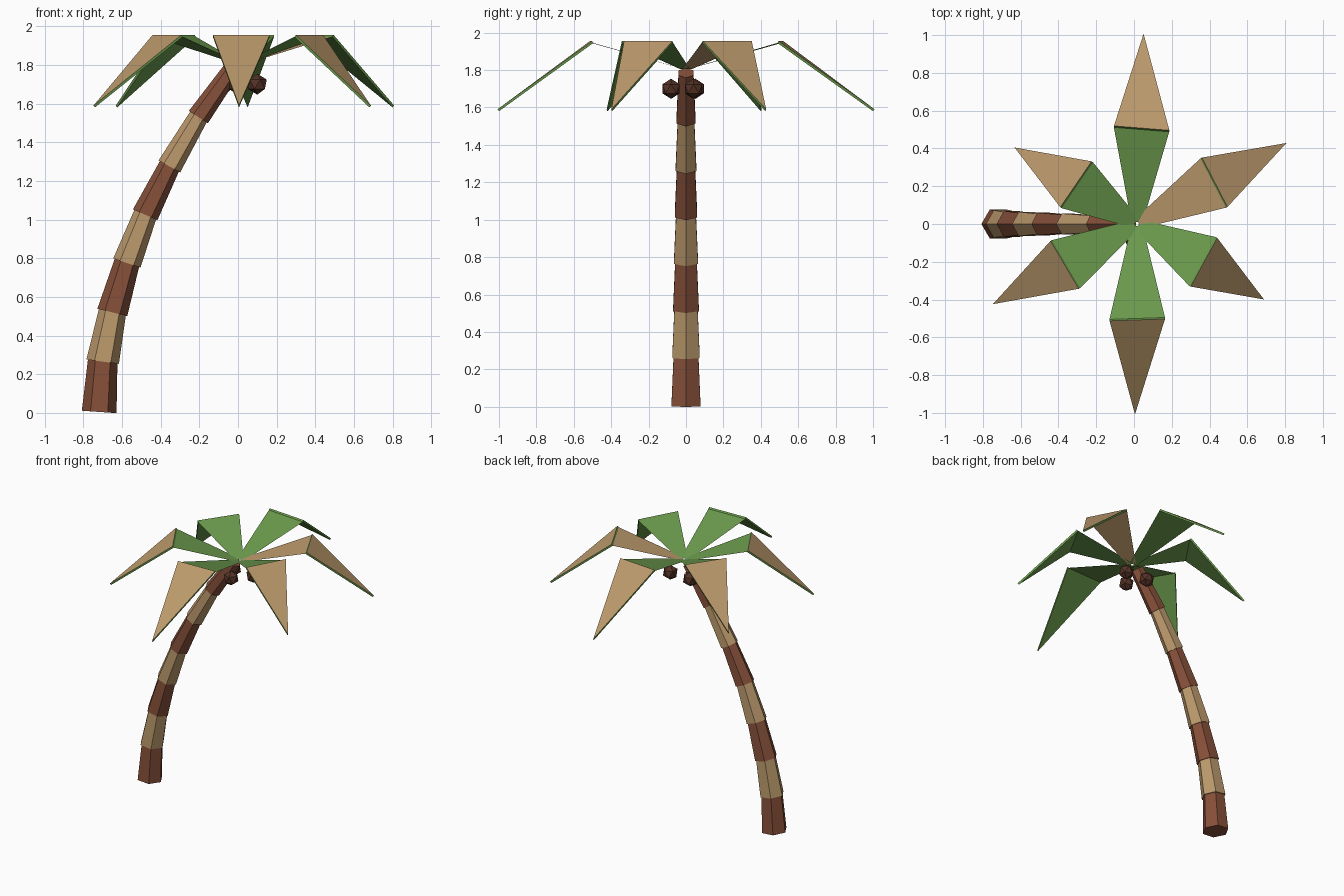
import bpy
import math
from mathutils import Vector

if "Cube" in bpy.data.objects:
    bpy.data.objects.remove(bpy.data.objects["Cube"], do_unlink=True)


def material(name, rgb):
    mat = bpy.data.materials.new(name)
    mat.use_nodes = True
    mat.diffuse_color = (*rgb, 1)
    mat.node_tree.nodes["Principled BSDF"].inputs["Base Color"].default_value = (*rgb, 1)
    return mat


green = material("leaf_green", (0.15, 0.33, 0.075))
tan = material("dry_tan", (0.50, 0.32, 0.15))
red_brown = material("bark_red_brown", (0.24, 0.08, 0.042))
dark_brown = material("nut_dark_brown", (0.09, 0.033, 0.02))


def mesh_object(name, verts, faces, mats):
    mesh = bpy.data.meshes.new(name)
    mesh.from_pydata(verts, [], faces)
    for mat in mats:
        mesh.materials.append(mat)
    mesh.update()
    obj = bpy.data.objects.new(name, mesh)
    bpy.context.collection.objects.link(obj)
    return obj


# Trunk: tapered six-sided sections stacked along a leaning curve
SIDES = 6
path = [Vector((x, 0, z)) for x, z in (
    (-0.718, 0.005), (-0.70, 0.265), (-0.65, 0.52), (-0.575, 0.775),
    (-0.48, 1.025), (-0.355, 1.275), (-0.205, 1.53), (-0.025, 1.785))]


def ring(i, radius):
    last = len(path) - 1
    tangent = (path[min(i + 1, last)] - path[max(i - 1, 0)]).normalized()
    across = Vector((tangent.z, 0, -tangent.x))
    points = []
    for k in range(SIDES):
        a = math.tau * k / SIDES
        points.append(path[i] + radius * (across * math.cos(a) + Vector((0, math.sin(a), 0))))
    return points


for i in range(len(path) - 1):
    radius = 0.09 - 0.0052 * i
    verts = ring(i, radius) + ring(i + 1, radius - 0.013)
    faces = [(k, (k + 1) % SIDES, (k + 1) % SIDES + SIDES, k + SIDES) for k in range(SIDES)]
    faces += [tuple(reversed(range(SIDES))), tuple(range(SIDES, 2 * SIDES))]
    mesh_object(f"trunk_section_{i + 1}", verts, faces, [tan if i % 2 else red_brown])


# Fronds: a thin rising inner panel and a drooping outer slab with a tan top
def frond(name, fold, tip, inner_mat):
    mid = Vector((*fold, 1.945))
    end = Vector((*tip, 1.58))
    out = Vector((*fold, 0)).normalized()
    side = Vector((-out.y, out.x, 0))
    root = Vector((0.015, 0, 1.805)) + out * 0.01
    left, right = mid + side * 0.147, mid - side * 0.147
    mesh_object(name + "_inner", [root - side * 0.03, right, left, root + side * 0.03],
                [(0, 1, 2, 3)], [inner_mat])

    base = [right, end, left]
    normal = (end - right).cross(left - right).normalized()
    verts = base + [p + normal * 0.013 for p in base]
    faces = [(2, 1, 0), (3, 4, 5)]
    faces += [(k, (k + 1) % 3, (k + 1) % 3 + 3, k + 3) for k in range(3)]
    outer = mesh_object(name + "_outer", verts, faces, [green, tan])
    outer.data.polygons[1].material_index = 1


frond("front_frond", (0.017, -0.5), (0.005, -1.0), green)
frond("back_frond", (0.04, 0.5), (0.05, 1.0), green)
frond("front_right_frond", (-0.36, -0.212), (-0.74, -0.42), green)
frond("back_right_frond", (-0.30, 0.205), (-0.625, 0.40), green)
frond("front_left_frond", (0.362, -0.198), (0.68, -0.395), green)
frond("back_left_frond", (0.42, 0.217), (0.80, 0.425), tan)

# Nuts: faceted balls hanging under the crown
for i, (x, y) in enumerate(((0.10, 0.04), (0.0, -0.08), (-0.07, 0.05))):
    bpy.ops.mesh.primitive_ico_sphere_add(subdivisions=1, radius=0.054, location=(x, y, 1.7))
    nut = bpy.context.object
    nut.name = f"nut_{i + 1}"
    nut.data.materials.append(dark_brown)
